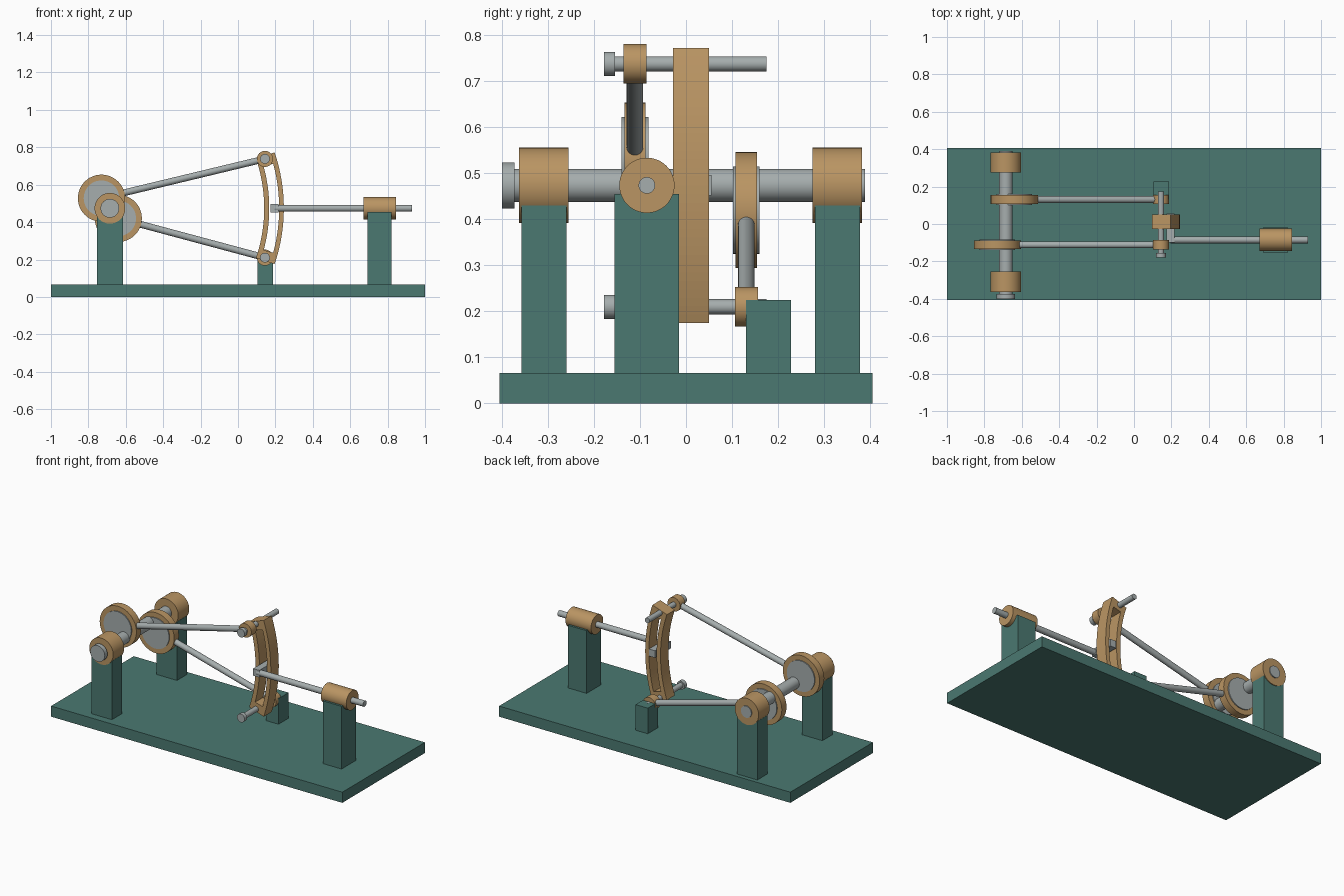
import bpy, bmesh, math
from mathutils import Vector

cube = bpy.data.objects.get("Cube")
if cube:
    bpy.data.objects.remove(cube, do_unlink=True)


def material(name, rgb):
    m = bpy.data.materials.new(name)
    m.use_nodes = True
    m.diffuse_color = (*rgb, 1)
    m.node_tree.nodes["Principled BSDF"].inputs["Base Color"].default_value = (*rgb, 1)
    return m


GREEN = material("green paint", (0.07, 0.19, 0.165))
BRONZE = material("bronze", (0.49, 0.3, 0.125))
STEEL = material("steel", (0.38, 0.42, 0.42))


def add_object(name, bm, mat):
    mesh = bpy.data.meshes.new(name)
    bmesh.ops.recalc_face_normals(bm, faces=bm.faces)
    bm.to_mesh(mesh)
    bm.free()
    mesh.materials.append(mat)
    ob = bpy.data.objects.new(name, mesh)
    bpy.context.collection.objects.link(ob)
    return ob


def box(name, x, y, z, mat):
    """Box from (low, high) ranges."""
    bm = bmesh.new()
    bmesh.ops.create_cube(bm, size=1)
    for v in bm.verts:
        for i, (lo, hi) in enumerate((x, y, z)):
            v.co[i] = lo if v.co[i] < 0 else hi
    return add_object(name, bm, mat)


def rod(name, start, end, radius, mat):
    """Round bar between two points."""
    a, b = Vector(start), Vector(end)
    bm = bmesh.new()
    bmesh.ops.create_cone(bm, cap_ends=True, segments=48, radius1=radius,
                          radius2=radius, depth=(b - a).length)
    ob = add_object(name, bm, mat)
    ob.location = (a + b) / 2
    ob.rotation_euler = (b - a).to_track_quat("Z", "Y").to_euler()
    bpy.ops.object.select_all(action="DESELECT")
    ob.select_set(True)
    bpy.context.view_layer.objects.active = ob
    bpy.ops.object.shade_smooth_by_angle(angle=math.radians(30))
    return ob


def disc(name, x, z, y, radius, mat):
    """Cylinder along y over the range y."""
    return rod(name, (x, y[0], z), (x, y[1], z), radius, mat)


SX, SZ = -0.685, 0.474   # crankshaft axis
BASE_TOP = 0.066

# Base and crankshaft supports
box("base_plate", (-1, 1), (-0.405, 0.405), (0, BASE_TOP), GREEN)
for side, y in (("front", -0.309), ("back", 0.329)):
    box(side + "_shaft_post", (SX - 0.07, SX + 0.07), (y - 0.049, y + 0.049),
        (BASE_TOP, 0.43), GREEN)
    disc(side + "_shaft_bearing", SX, SZ, (y - 0.054, y + 0.054), 0.082, BRONZE)

# Crankshaft with end collar
disc("crankshaft", SX, SZ, (-0.38, 0.389), 0.036, STEEL)
disc("shaft_collar", SX, SZ, (-0.4, -0.373), 0.05, STEEL)

# Eccentrics, straps, rods, rod ends and link pins
PIN_X = 0.144
for side, y, sign in (("upper", -0.111, 1), ("lower", 0.131, -1)):
    ex, ez = SX - 0.045 * sign, SZ + 0.054 * sign
    pz = SZ + 0.264 * sign
    disc(side + "_eccentric", ex, ez, (y - 0.029, y + 0.029), 0.095, STEEL)
    disc(side + "_eccentric_strap", ex, ez, (y - 0.023, y + 0.023), 0.126, BRONZE)
    centre, pin = Vector((ex, y, ez)), Vector((PIN_X, y, pz))
    along = (pin - centre).normalized()
    rod(side + "_eccentric_rod", centre + along * 0.118, pin - along * 0.03, 0.018, STEEL)
    disc(side + "_rod_end", PIN_X, pz, (y - 0.025, y + 0.025), 0.043, BRONZE)
    disc(side + "_link_pin", PIN_X, pz, (-0.16, 0.175), 0.0165, STEEL)
    disc(side + "_pin_head", PIN_X, pz, (-0.178, -0.154), 0.026, STEEL)

# Curved slotted link, an arc about the crankshaft
radii = (0.825, 0.852, 0.905, 0.93)
half, steps = math.radians(18.75), 32
angles = [half * (2 * i / steps - 1) for i in range(steps + 1)]
bm = bmesh.new()
grid = [[bm.verts.new((SX + r * math.cos(a), 0.011, SZ + r * math.sin(a)))
         for r in radii] for a in angles]
for i in range(steps):
    for j in range(3):
        in_slot = j == 1 and 3 <= i < steps - 3
        if not in_slot:
            bm.faces.new((grid[i][j], grid[i][j + 1], grid[i + 1][j + 1], grid[i + 1][j]))
link = add_object("slotted_link", bm, BRONZE)
solid = link.modifiers.new("thickness", "SOLIDIFY")
solid.thickness = 0.078
solid.offset = 0

# Sliding block, valve rod and its guide
box("die_block", (0.174, 0.216), (-0.1, 0.055), (SZ - 0.022, SZ + 0.022), STEEL)
VY = -0.085
rod("valve_rod", (0.195, VY, SZ), (0.93, VY, SZ), 0.018, STEEL)
rod("valve_rod_guide", (0.67, VY, SZ), (0.845, VY, SZ), 0.06, BRONZE)
box("valve_rod_post", (0.693, 0.82), (-0.155, -0.015), (BASE_TOP, 0.455), GREEN)

# Short stand behind the lower pin
box("link_stand", (0.103, 0.187), (0.13, 0.228), (BASE_TOP, 0.225), GREEN)
